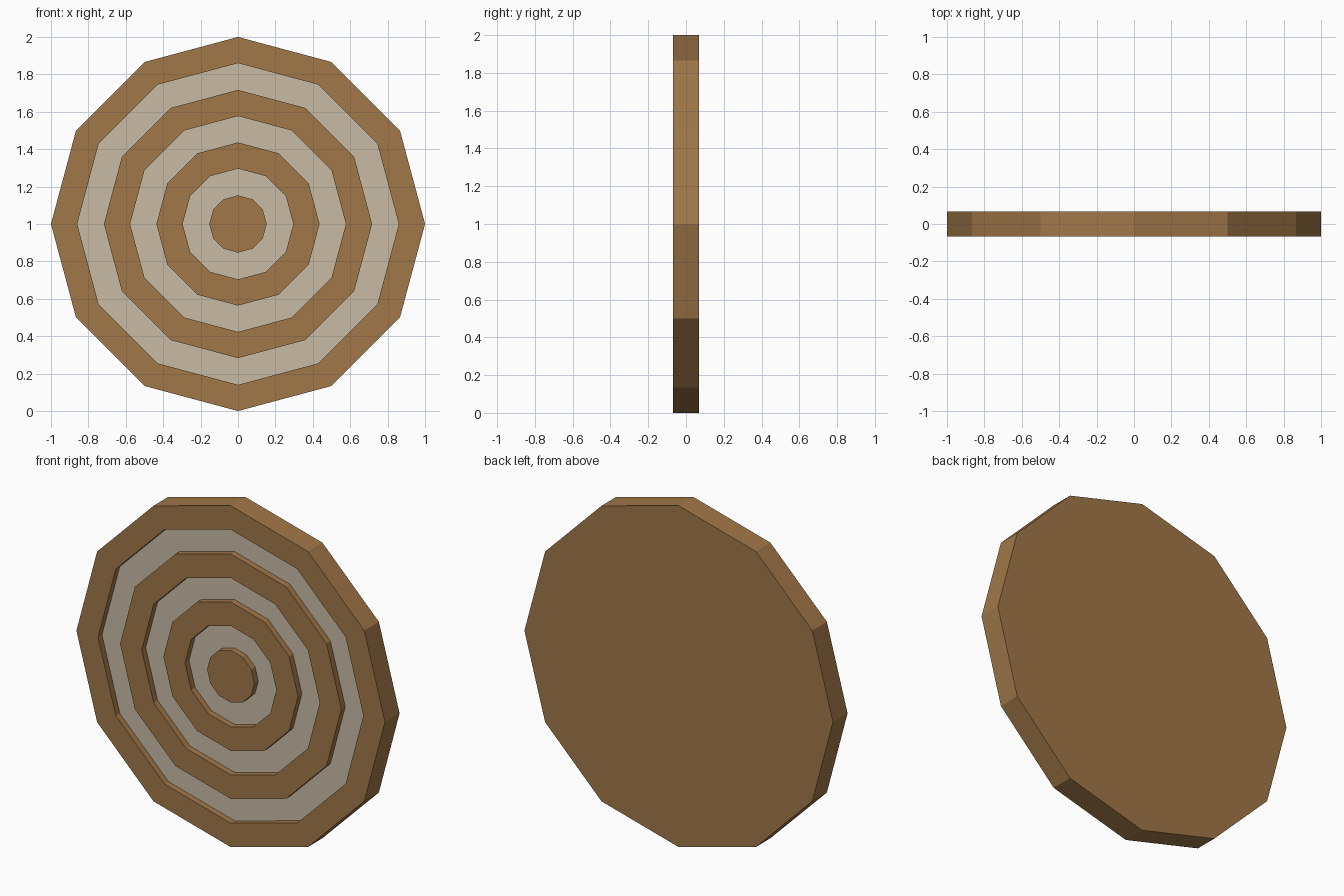
import bpy, bmesh, math

if "Cube" in bpy.data.objects:
    bpy.data.objects.remove(bpy.data.objects["Cube"])

SIDES = 12
HALF = 0.0675        # half thickness
DEPTH = 0.037        # groove depth
RADII = [1.0, 0.86, 0.717, 0.577, 0.436, 0.296, 0.153]


def srgb(r, g, b):
    lin = [(c / 255 / 12.92) if c <= 10 else ((c / 255 + 0.055) / 1.055) ** 2.4 for c in (r, g, b)]
    return (*lin, 1.0)


def material(name, rgb):
    m = bpy.data.materials.new(name)
    m.diffuse_color = srgb(*rgb)
    m.use_nodes = True
    m.node_tree.nodes["Principled BSDF"].inputs["Base Color"].default_value = m.diffuse_color
    return m


bm = bmesh.new()


def loop(radius, y):
    # twelve-sided outline in the xz plane
    return [bm.verts.new((radius * math.cos(2 * math.pi * i / SIDES), y,
                          1 + radius * math.sin(2 * math.pi * i / SIDES)))
            for i in range(SIDES)]


# Profile from the back rim, over the front rim, stepping in and out of the grooves
profile = [(RADII[0], HALF), (RADII[0], -HALF)]
for k, r in enumerate(RADII[1:]):
    levels = (-HALF, -HALF + DEPTH)
    a, b = levels if k % 2 == 0 else levels[::-1]
    profile += [(r, a), (r, b)]

loops = [loop(r, y) for r, y in profile]
for j in range(len(loops) - 1):
    # groove floors are the pale bands
    is_floor = all(abs(profile[n][1] - (-HALF + DEPTH)) < 1e-6 for n in (j, j + 1))
    for i in range(SIDES):
        n = (i + 1) % SIDES
        f = bm.faces.new((loops[j][i], loops[j][n], loops[j + 1][n], loops[j + 1][i]))
        f.material_index = 1 if is_floor else 0

# Back face and centre disc
bm.faces.new(loops[0])
bm.faces.new(loops[-1])
bmesh.ops.recalc_face_normals(bm, faces=bm.faces)

mesh = bpy.data.meshes.new("target_board")
bm.to_mesh(mesh)
bm.free()
mesh.materials.append(material("brown wood", (160, 119, 72)))
mesh.materials.append(material("pale band", (200, 187, 165)))
board = bpy.data.objects.new("target_board", mesh)
bpy.context.collection.objects.link(board)
